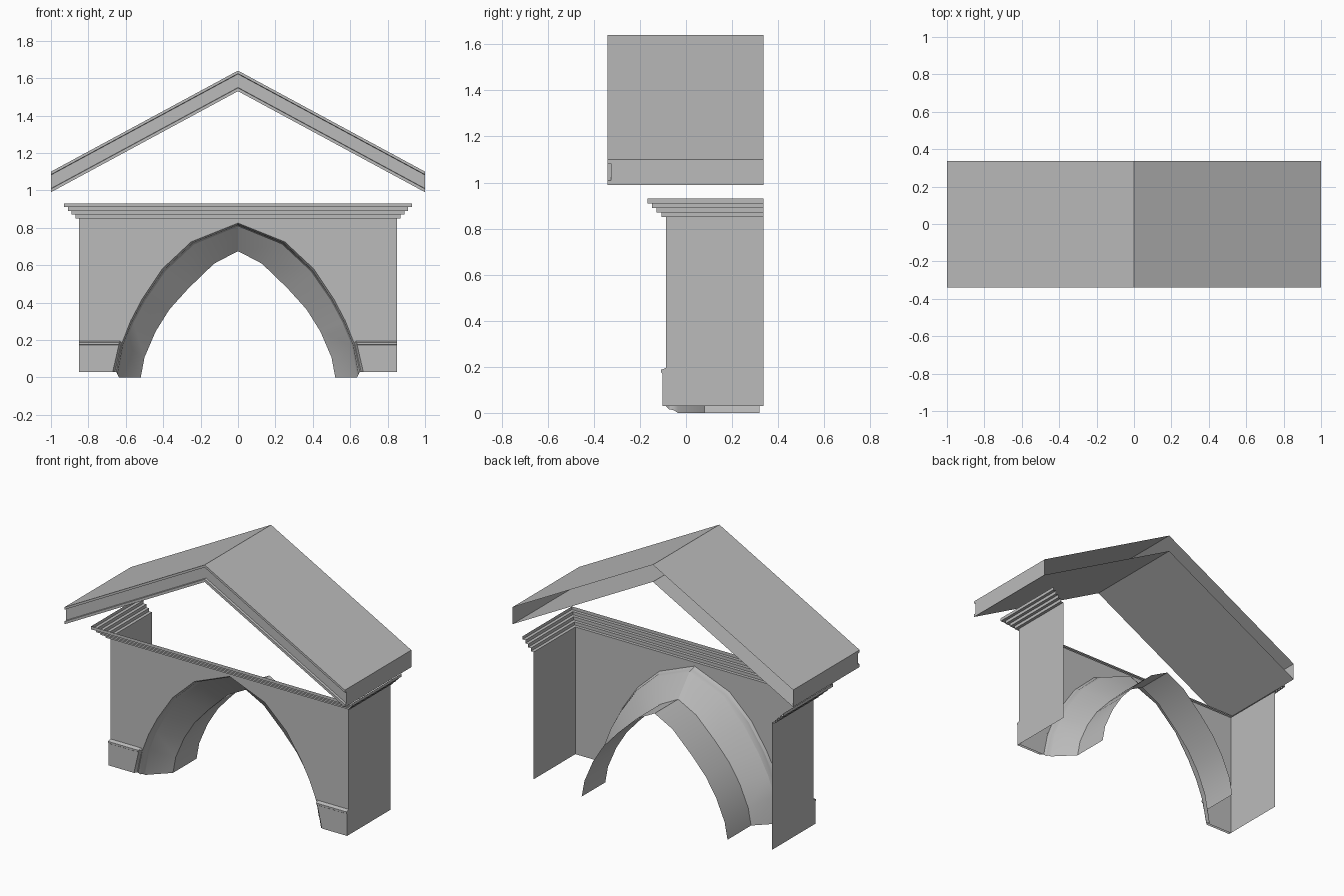
import bpy, bmesh

cube = bpy.data.objects.get("Cube")
if cube:
    bpy.data.objects.remove(cube)

stone = bpy.data.materials.new("grey_stone")
stone.use_nodes = True
stone.diffuse_color = (0.5, 0.5, 0.5, 1)
stone.node_tree.nodes["Principled BSDF"].inputs["Base Color"].default_value = (0.5, 0.5, 0.5, 1)
stone.node_tree.nodes["Principled BSDF"].inputs["Roughness"].default_value = 0.8


def sheet(name, rows, cap_ends=False, flip=False):
    """Skin a list of equal-length point rows into an open surface."""
    bm = bmesh.new()
    grid = [[bm.verts.new(p) for p in row] for row in rows]
    for a, b in zip(grid, grid[1:]):
        for i in range(len(a) - 1):
            quad = [a[i], a[i + 1], b[i + 1], b[i]]
            bm.faces.new(quad[::-1] if flip else quad)
    if cap_ends:
        bm.faces.new(grid[0] if flip else grid[0][::-1])
        bm.faces.new(grid[-1][::-1] if flip else grid[-1])
    mesh = bpy.data.meshes.new(name)
    bm.to_mesh(mesh)
    bm.free()
    mesh.materials.append(stone)
    obj = bpy.data.objects.new(name, mesh)
    bpy.context.collection.objects.link(obj)
    bpy.ops.object.select_all(action='DESELECT')
    obj.select_set(True)
    bpy.context.view_layer.objects.active = obj
    bpy.ops.object.shade_smooth_by_angle(angle=0.45)
    return obj


def mirrored(half):
    """Complete a half outline, given from the foot to the apex."""
    return [(-x, z) for x, z in half] + [(x, z) for x, z in half[-2::-1]]


FRONT, BACK, HALF = -0.087, 0.337, 0.85
BASE, TOP = 0.03, 0.85

# Gabled roof: fascia profile with a sunk band, open at the back
fascia = [(BACK, 0), (-0.34, 0), (-0.34, -0.016), (-0.325, -0.018),
          (-0.325, -0.09), (-0.34, -0.092), (-0.34, -0.11), (BACK, -0.11)]
sheet("gable_roof", [[(x, y, z + dz) for y, dz in fascia]
                     for x, z in ((-1, 1.1), (0, 1.64), (1, 1.1))], cap_ends=True)

# Stepped cornice around the front and both sides
steps = []
for i in range(4):
    steps += [(0.02 * (i + 1), TOP + 0.02 * i), (0.02 * (i + 1), TOP + 0.02 * (i + 1))]


def around(o, z):
    return [(-HALF - o, BACK, z), (-HALF - o, FRONT - o, z),
            (HALF + o, FRONT - o, z), (HALF + o, BACK, z)]


sheet("cornice", [around(o, z) for o, z in [(0, TOP)] + steps])

# Pointed arch outlines
outer = mirrored([(0.652, BASE), (0.622, 0.18), (0.575, 0.3), (0.512, 0.42),
                  (0.405, 0.58), (0.25, 0.725), (0, 0.825)])
inner = mirrored([(0.52, 0), (0.5, 0.107), (0.44, 0.246), (0.366, 0.364),
                  (0.265, 0.476), (0.128, 0.608), (0, 0.675)])

# Front wall, from the arch edge up to the cornice
edge = [(-HALF, BASE)] + outer + [(HALF, BASE)]
sheet("front_wall", [[(x, FRONT, z) for x, z in edge],
                     [(x, FRONT, TOP) for x, z in edge]])

# Side walls
for side, label in ((1, "left"), (-1, "right")):
    x = side * HALF
    sheet(label + "_wall", [[(x, FRONT, BASE), (x, BACK, BASE)],
                            [(x, FRONT, TOP), (x, BACK, TOP)]], flip=side < 0)

# Arch surround: edge moulding, splayed reveal and straight barrel
reveal = [(0, FRONT), (0.06, -0.072), (0.07, -0.055), (0.12, -0.035),
          (1, 0.08), (1, 0.32)]
rows = []
for t, y in reveal:
    row = [(a[0] + (b[0] - a[0]) * t, y, a[1] + (b[1] - a[1]) * t)
           for a, b in zip(outer, inner)]
    foot = max(0, BASE * (1 - t / 0.12))
    row[0] = (row[0][0], y, foot)
    row[-1] = (row[-1][0], y, foot)
    rows.append(row)
sheet("arch_reveal", rows, flip=True)

# Plinth blocks with a small lip, slanted along the arch
plinth = [(BASE, -0.103), (0.172, -0.103), (0.176, -0.109), (0.187, -0.109), (0.195, FRONT)]
for side, label in ((1, "left"), (-1, "right")):
    rows = []
    for z, y in plinth:
        x = 0.67 - (z - BASE) * 0.23
        rows.append([(side * (x - 0.012), FRONT, z), (side * x, y, z),
                     (side * HALF, y, z), (side * HALF, FRONT, z)])
    sheet(label + "_plinth", rows, flip=side < 0)
